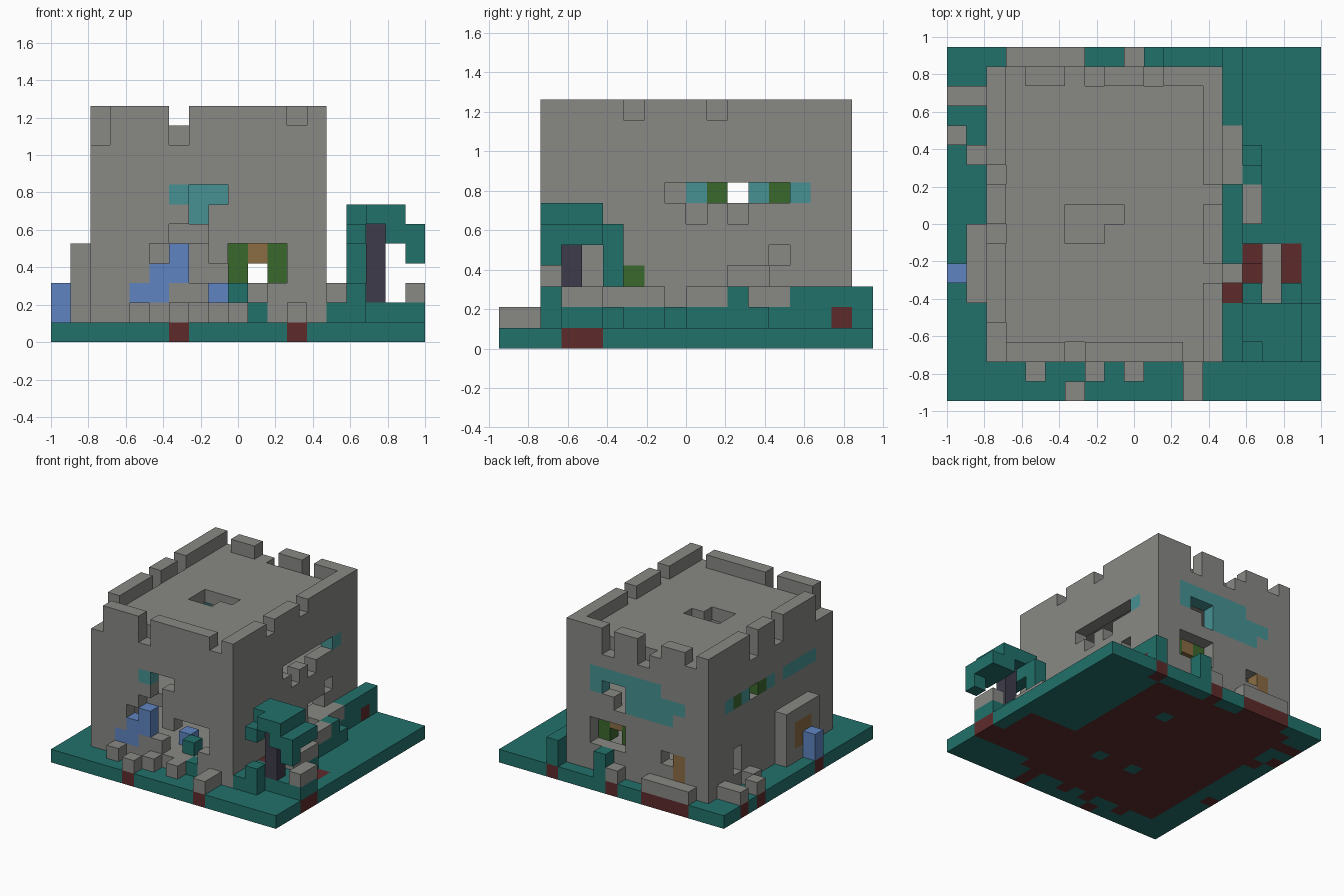
import bpy
import bmesh
from itertools import product
from mathutils import Vector

cube = bpy.data.objects.get("Cube")
if cube:
    bpy.data.objects.remove(cube)

UNIT = 2 / 19
ORIGIN = Vector((-1, -9 * UNIT, 0))
SRGB = {
    "stone": "888885", "foliage": "22716B", "soil": "5E2A2B",
    "glass": "479193", "water": "5F84C0", "leaf": "3B682D",
    "wood": "8B6C43", "bark": "3D3B4A",
}


def linear(code):
    vals = [int(code[n:n + 2], 16) / 255 for n in (0, 2, 4)]
    return [v / 12.92 if v < 0.04 else ((v + 0.055) / 1.055) ** 2.4 for v in vals] + [1]


def material(name):
    mat = bpy.data.materials.new(name)
    mat.use_nodes = True
    colour = linear(SRGB[name])
    mat.diffuse_color = colour
    mat.node_tree.nodes["Principled BSDF"].inputs["Base Color"].default_value = colour
    return mat


MATERIALS = {name: material(name) for name in SRGB}
cells = {}


def span(v):
    """An int is one cell, a pair is an inclusive range, a list is itself."""
    if isinstance(v, int):
        return [v]
    return list(range(v[0], v[1] + 1)) if isinstance(v, tuple) else v


def fill(part, colour, x, y, z):
    for cell in product(span(x), span(y), span(z)):
        cells[cell] = (part, colour)


def carve(x, y, z):
    for cell in product(span(x), span(y), span(z)):
        cells.pop(cell, None)


FRONT, BACK, LEFT, RIGHT = 2, 16, 2, 13
WIDE, DEEP = (LEFT, RIGHT), (FRONT, BACK)

# Ground plate, with soil under the tower and the rubble
fill("ground", "foliage", (0, 18), (0, 17), 0)
fill("ground", "soil", WIDE, DEEP, 0)
fill("ground", "soil", (14, 17), (3, 7), 0)
fill("ground", "soil", 18, (3, 4), 0)
fill("ground", "foliage", 10, [6, 13], 0)
fill("ground", "foliage", 7, 6, 0)

# Tower shell with floors, roof and parapet
fill("tower", "stone", WIDE, DEEP, (1, 11))
for low, high in ((2, 4), (6, 9), (11, 11)):
    carve((LEFT + 1, RIGHT - 1), (FRONT + 1, BACK - 1), (low, high))
carve((6, 8), 9, 10)
carve((6, 7), 8, 10)

# Parapet gaps
TALL = (10, 11)
carve(LEFT, (2, 3), TALL)
carve(LEFT, [8, 11], TALL)
carve(RIGHT, [6, 10], 11)
carve(6, FRONT, TALL)
carve(12, FRONT, 11)
carve([3, 6], BACK, 11)
carve([7, 10], BACK, TALL)

# Front breach and window
carve((6, 7), FRONT, 5)
carve(5, FRONT, 4)
carve(7, FRONT, (3, 4))
carve(8, FRONT, (2, 3))
carve((9, 11), FRONT, (3, 4))
carve((9, 10), FRONT, 2)
carve(7, FRONT, (6, 7))
carve(8, FRONT, 7)
fill("front_window", "glass", 6, FRONT, 7)
fill("front_stream", "water", (4, 5), FRONT, 2)
fill("front_stream", "water", (5, 6), FRONT, 3)
fill("front_stream", "water", 6, FRONT, 4)
fill("pool", "water", 8, 4, 2)
fill("inner_shrub", "foliage", 10, FRONT, 1)
fill("inner_shrub", "foliage", 9, 3, 2)

# Right wall slot and holes
carve(RIGHT, (8, 13), 7)
carve(RIGHT, [9, 11], 6)
carve(RIGHT, 13, 4)
carve(RIGHT, (11, 12), 3)
fill("right_window", "glass", RIGHT, 14, 7)
fill("right_vine", "leaf", RIGHT, 6, 3)

# Back wall windows, breach and door
fill("back_window", "glass", (6, 11), BACK, 8)
fill("back_window", "glass", (4, 11), BACK, 7)
fill("back_window", "glass", (5, 9), BACK, 6)
carve([9, 10], BACK, 7)
carve(9, BACK, 6)
carve((9, 11), BACK, (3, 4))
carve(5, BACK, 3)
fill("back_door", "wood", 4, BACK, (2, 3))
fill("inner_frame", "leaf", [9, 11], 15, (3, 4))
fill("inner_lintel", "wood", 10, 15, 4)

# Left wall windows and porch
fill("left_window", "glass", LEFT, (4, 7), 7)
fill("left_window", "glass", LEFT, [9, 12, 14], 7)
fill("left_vine", "leaf", LEFT, [10, 13], 7)
carve(LEFT, 11, 7)
carve(LEFT, 13, (2, 3))
fill("porch", "stone", 1, (5, 8), (1, 4))
fill("porch_door", "wood", 1, (6, 7), (2, 3))
fill("fountain", "water", 0, 6, (1, 2))


# Loose rubble on patches of soil
def rubble(x, y):
    fill("rubble", "stone", x, y, 1)
    fill("ground", "soil", x, y, 0)


for x in (4, 7, 9):
    rubble(x, 1)
rubble(6, 0)
rubble(12, (0, 1))
rubble((0, 1), 15)
rubble(0, 13)
rubble(1, 12)
rubble((3, 6), 17)
rubble(9, 17)
fill("ground", "soil", 0, 6, 0)
fill("ground", "soil", 14, 17, 0)

# Hedge along the right wall
fill("hedge", "foliage", 14, (2, 17), 1)
fill("hedge", "foliage", 14, (14, 17), 2)
fill("hedge", "foliage", 15, (9, 12), 1)
fill("hedge", "foliage", 15, 11, 2)
fill("hedge", "foliage", 16, (5, 7), 1)
fill("hedge", "foliage", (15, 17), (3, 5), 1)
fill("hedge", "foliage", 18, (3, 4), 1)
fill("hedge", "foliage", 10, 17, (1, 2))
fill("hedge", "soil", 14, [5, 16], 1)
fill("hedge", "soil", 15, 7, 1)
fill("hedge_stones", "stone", 14, (11, 13), 2)
fill("hedge_stones", "stone", 14, 6, 2)
fill("hedge_stones", "stone", 15, (9, 10), 2)
fill("hedge_stones", "stone", 16, (5, 7), 2)
fill("hedge_stones", "stone", 18, (3, 4), 2)

# Tree
fill("trunk", "bark", 16, 3, (2, 5))
fill("canopy", "foliage", (15, 17), (2, 4), 6)
carve(15, 2, 6)
fill("canopy", "foliage", 15, (2, 5), 5)
fill("canopy", "foliage", 17, (2, 4), 5)
fill("canopy", "foliage", 18, (2, 4), 5)
fill("canopy", "foliage", 18, 2, 4)
fill("canopy", "foliage", 15, 5, (2, 4))
fill("canopy", "foliage", 15, 2, (1, 2))


# Turn every part into one mesh made of its exposed block faces
def build(part):
    bm = bmesh.new()
    names = sorted({c for p, c in cells.values() if p == part})
    for cell, (owner, colour) in cells.items():
        if owner != part:
            continue
        for axis, side in product(range(3), (0, 1)):
            near = list(cell)
            near[axis] += 2 * side - 1
            if tuple(near) in cells:
                continue
            corners = []
            for a, b in ((0, 0), (1, 0), (1, 1), (0, 1)):
                p = Vector(cell)
                p[axis] += side
                p[(axis + 1) % 3] += a
                p[(axis + 2) % 3] += b
                corners.append(bm.verts.new(p * UNIT + ORIGIN))
            face = bm.faces.new(corners if side else corners[::-1])
            face.material_index = names.index(colour)
    bmesh.ops.remove_doubles(bm, verts=bm.verts, dist=UNIT / 100)
    mesh = bpy.data.meshes.new(part)
    bm.to_mesh(mesh)
    bm.free()
    for name in names:
        mesh.materials.append(MATERIALS[name])
    bpy.context.collection.objects.link(bpy.data.objects.new(part, mesh))


for part in sorted({p for p, c in cells.values()}):
    build(part)
